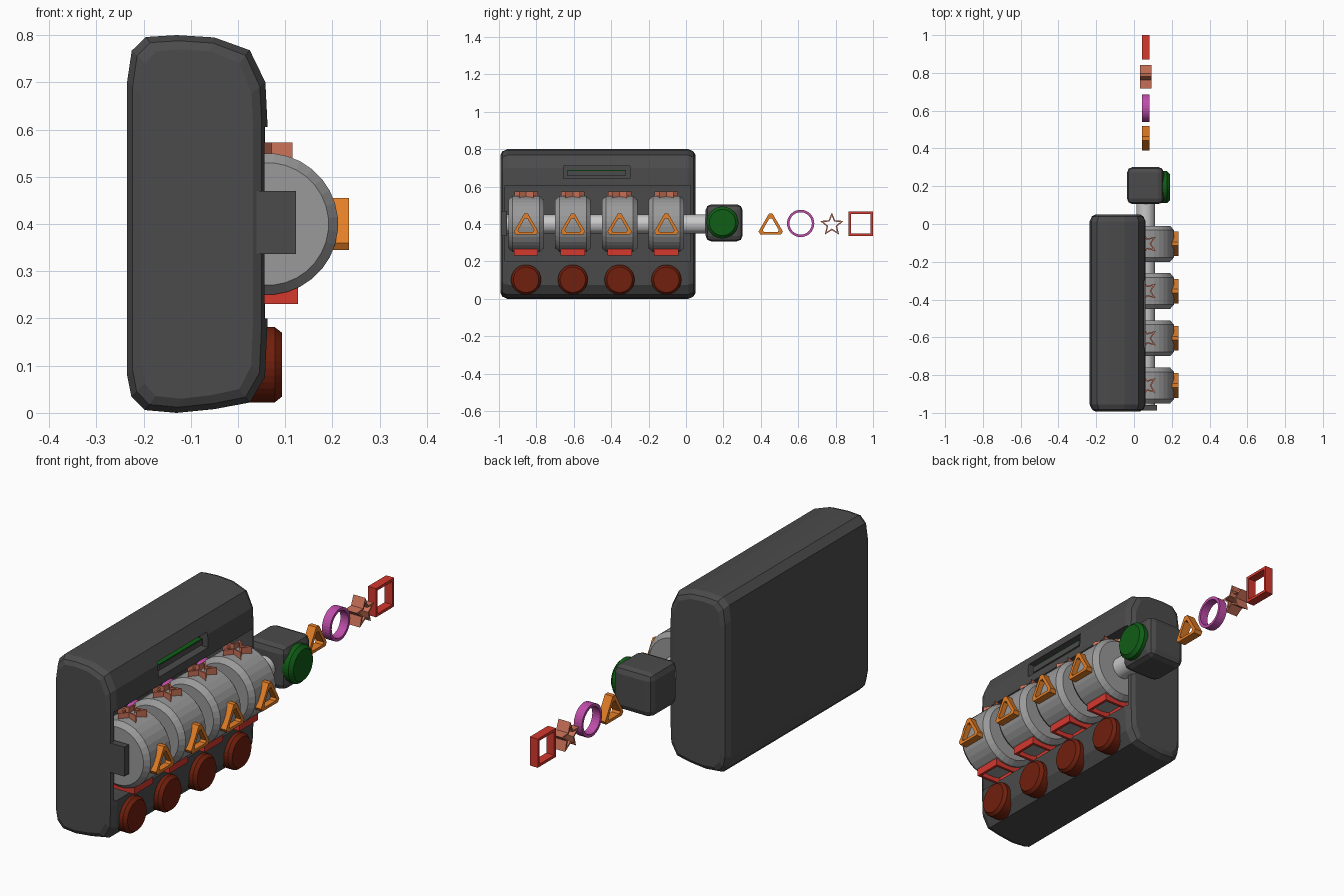
import bpy, bmesh, math
from mathutils import Matrix, Vector

if "Cube" in bpy.data.objects:
    bpy.data.objects.remove(bpy.data.objects["Cube"])


def mat(name, r, g, b):
    m = bpy.data.materials.new(name)
    m.diffuse_color = (r, g, b, 1)
    m.use_nodes = True
    m.node_tree.nodes["Principled BSDF"].inputs["Base Color"].default_value = m.diffuse_color
    return m


DARK = mat("dark grey", 0.07, 0.07, 0.07)
GREY = mat("wheel grey", 0.32, 0.32, 0.32)
PALE = mat("pale axle grey", 0.58, 0.58, 0.58)
ORANGE = mat("orange", 0.78, 0.21, 0.02)
RED = mat("red", 0.66, 0.04, 0.027)
SALMON = mat("salmon", 0.6, 0.17, 0.1)
MAGENTA = mat("magenta", 0.52, 0.075, 0.4)
MAROON = mat("button maroon", 0.16, 0.014, 0.004)
GREEN = mat("green", 0.005, 0.11, 0.008)


def finish(name, bm, material, matrix=Matrix()):
    bmesh.ops.recalc_face_normals(bm, faces=bm.faces[:])
    me = bpy.data.meshes.new(name)
    bm.to_mesh(me)
    bm.free()
    me.transform(matrix)
    me.materials.append(material)
    ob = bpy.data.objects.new(name, me)
    bpy.context.collection.objects.link(ob)
    return ob


def box(name, lo, hi, material, bevel=0.0, segments=2):
    bm = bmesh.new()
    bmesh.ops.create_cube(bm, size=1)
    lo, hi = Vector(lo), Vector(hi)
    for v in bm.verts:
        v.co = Vector((v.co[i] * (hi[i] - lo[i]) + (hi[i] + lo[i]) / 2 for i in range(3)))
    if bevel:
        bmesh.ops.bevel(bm, geom=bm.edges[:], offset=bevel, segments=segments,
                        profile=0.5, affect='EDGES')
    return finish(name, bm, material)


def loft(name, rings, material, matrix=Matrix(), closed=False):
    """Skin a list of equal-length rings; cap the ends unless closed."""
    bm = bmesh.new()
    vs = [[bm.verts.new(p) for p in ring] for ring in rings]
    n = len(vs[0])
    pairs = list(zip(vs, vs[1:] + vs[:1])) if closed else list(zip(vs, vs[1:]))
    for a, b in pairs:
        for i in range(n):
            j = (i + 1) % n
            bm.faces.new((a[i], a[j], b[j], b[i]))
    if not closed:
        bm.faces.new(vs[0])
        bm.faces.new(vs[-1])
    return finish(name, bm, material, matrix)


def lathe(name, profile, axis, centre, material, n=32):
    """Profile of (position, radius) turned round the x or y axis."""
    rings = []
    for t, r in profile:
        ring = []
        for k in range(n):
            a = 2 * math.pi * (k + 0.5) / n
            c, s = r * math.cos(a), r * math.sin(a)
            ring.append((t, c, s) if axis == 'x' else (c, t, s))
        rings.append(ring)
    return loft(name, rings, material, Matrix.Translation(centre))


def cut(target, cutter):
    mod = target.modifiers.new("cut", 'BOOLEAN')
    mod.operation, mod.solver, mod.object = 'DIFFERENCE', 'EXACT', cutter
    bpy.context.view_layer.objects.active = target
    bpy.ops.object.modifier_apply(modifier=mod.name)
    bpy.data.objects.remove(cutter)


# Symbol outlines in the y-z plane: points, hole scale, hole centre, depth, colour
def polar(radii, n, start=90):
    return [(radii[k % len(radii)] * math.cos(math.radians(start + 360 * k / n)),
             radii[k % len(radii)] * math.sin(math.radians(start + 360 * k / n)))
            for k in range(n)]


triangle = [(-0.056, -0.055), (0.056, -0.055), (0.065, -0.04),
            (0.010, 0.055), (-0.010, 0.055), (-0.065, -0.04)]
s = 0.065
SYMBOLS = {
    "triangle": (triangle, 0.66, (0, -0.018), 0.04, ORANGE),
    "ring": (polar([0.073], 32), 0.82, (0, 0), 0.04, MAGENTA),
    "star": (polar([0.066, 0.029], 10), 0.72, (0, 0), 0.06, SALMON),
    "square": ([(-s, -s), (s, -s), (s, s), (-s, s)], 0.81, (0, 0), 0.04, RED),
}


def symbol(kind, name, matrix):
    pts, k, (cu, cv), depth, material = SYMBOLS[kind]
    inner = [(cu + (u - cu) * k, cv + (v - cv) * k) for u, v in pts]
    h = depth / 2
    rings = [[(w, u, v) for u, v in p]
             for p, w in ((pts, -h), (pts, h), (inner, h), (inner, -h))]
    loft(name, rings, material, matrix, closed=True)


# Body: rounded side profile swept along y with softened ends
side = [(0.062, 0.62), (0.058, 0.70), (0.025, 0.768), (-0.05, 0.795), (-0.13, 0.80),
        (-0.195, 0.796), (-0.225, 0.767), (-0.235, 0.70), (-0.235, 0.08),
        (-0.226, 0.035), (-0.197, 0.006), (-0.13, 0.0), (-0.05, 0.008),
        (0.025, 0.022), (0.057, 0.075), (0.062, 0.18)]
rings = []
for y, d in ((-0.992, 0.03), (-0.982, 0.012), (-0.955, 0),
             (0.013, 0), (0.04, 0.012), (0.05, 0.03)):
    rings.append([(-0.0865 + (x + 0.0865) * (1 - d / 0.1485), y,
                   0.4 + (z - 0.4) * (1 - d / 0.4)) for x, z in side])
body = loft("body", rings, DARK)
cut(body, box("recess_cutter", (-0.18, -0.968, 0.2), (0.2, 0.025, 0.605), DARK))
cut(body, box("slot_cutter", (0.02, -0.655, 0.642), (0.2, -0.30, 0.71), DARK))

# Display bar in the slot with a green top, and the axle bracket
box("slot_bar", (0.01, -0.635, 0.66), (0.048, -0.32, 0.684), DARK)
box("slot_light", (0.012, -0.633, 0.684), (0.047, -0.322, 0.688), GREEN)
box("axle_bracket", (-0.02, -0.988, 0.337), (0.123, -0.957, 0.47), DARK)

# Axle and end block with its green button
AX, AZ = 0.062, 0.40
lathe("axle", [(-0.965, 0.05), (0.13, 0.05)], 'y', (AX, 0, AZ), PALE)
box("end_block", (-0.037, 0.105, 0.307), (0.158, 0.302, 0.505), DARK, 0.03)
lathe("green_button", [(0.14, 0.085), (0.175, 0.085), (0.19, 0.07)], 'x',
      (0, 0.195, 0.408), GREEN)

# Four symbol wheels and the push buttons below
for i in range(4):
    y = -0.855 + 0.25 * i
    n = i + 1
    lathe(f"wheel_{n}", [(-0.095, 0.13), (-0.072, 0.15), (0.072, 0.15), (0.095, 0.13)],
          'y', (AX, y, AZ), GREY)
    lathe(f"push_button_{n}", [(0.0, 0.08), (0.078, 0.08), (0.093, 0.068)], 'x',
          (0, y, 0.102), MAROON)
    for kind, angle, dist in (("triangle", 0, 0.153), ("star", -90, 0.143),
                              ("ring", 180, 0.15), ("square", 90, 0.149)):
        symbol(kind, f"wheel_{n}_{kind}", Matrix.Translation((AX, y, AZ))
               @ Matrix.Rotation(math.radians(angle), 4, 'Y')
               @ Matrix.Translation((dist, 0, 0)))

# Loose row of symbols beyond the end block
for kind, y, z in (("triangle", 0.453, 0.40), ("ring", 0.613, 0.403),
                   ("star", 0.78, 0.396), ("square", 0.935, 0.402)):
    symbol(kind, f"loose_{kind}", Matrix.Translation((AX, y, z)))
